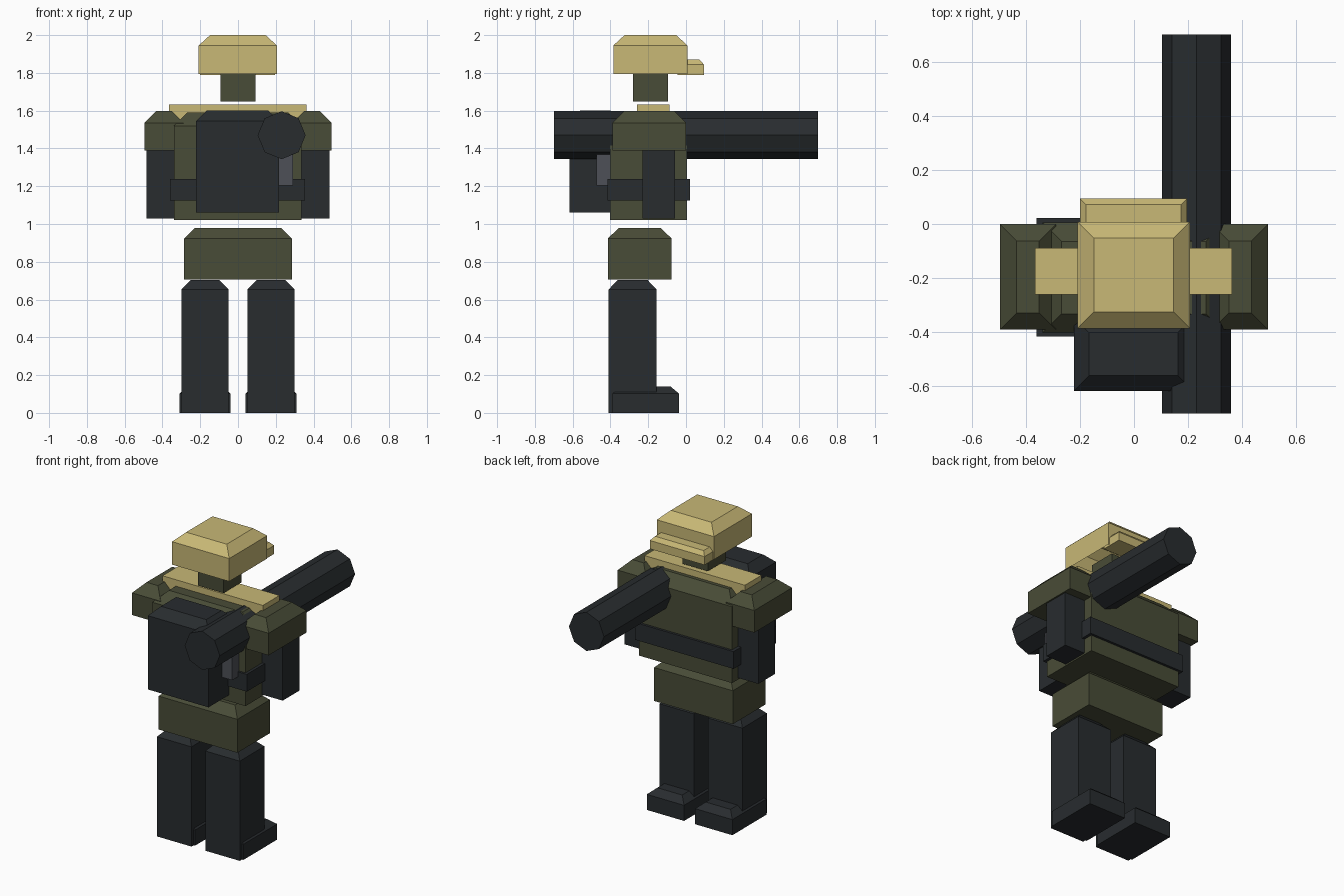
import bpy, bmesh, math

if "Cube" in bpy.data.objects:
    bpy.data.objects.remove(bpy.data.objects["Cube"])


def material(name, rgb):
    m = bpy.data.materials.new(name)
    m.diffuse_color = (*rgb, 1)
    m.use_nodes = True
    m.node_tree.nodes["Principled BSDF"].inputs["Base Color"].default_value = m.diffuse_color
    return m


TAN = material("tan", (0.58, 0.48, 0.18))
OLIVE = material("olive", (0.066, 0.072, 0.038))
DARK = material("dark", (0.021, 0.025, 0.028))
GREY = material("grey", (0.075, 0.08, 0.095))


def finish(name, bm, mat):
    bmesh.ops.recalc_face_normals(bm, faces=bm.faces)
    me = bpy.data.meshes.new(name)
    bm.to_mesh(me)
    bm.free()
    me.materials.append(mat)
    ob = bpy.data.objects.new(name, me)
    bpy.context.collection.objects.link(ob)
    return ob


def block(name, x, y, z, mat, inset=0, drop=0, open_bottom=False):
    """Box from (min, max) ranges; its top is chamfered by inset and drop."""
    levels = [(z[0], 0), (z[1] - drop, 0)]
    if inset:
        levels.append((z[1], inset))
    bm = bmesh.new()
    rings = [[bm.verts.new(p) for p in (
        (x[0] + i, y[0] + i, h), (x[1] - i, y[0] + i, h),
        (x[1] - i, y[1] - i, h), (x[0] + i, y[1] - i, h))] for h, i in levels]
    for a, b in zip(rings, rings[1:]):
        for k in range(4):
            n = (k + 1) % 4
            bm.faces.new((a[k], a[n], b[n], b[k]))
    bm.faces.new(rings[-1])
    if not open_bottom:
        bm.faces.new(rings[0][::-1])
    return finish(name, bm, mat)


def pair(name, x, *args):
    """Same block on both sides of x = 0."""
    block("right_" + name, x, *args)
    block("left_" + name, (-x[1], -x[0]), *args)


# Head: hollow helmet, visor and neck
block("helmet", (-0.208, 0.206), (-0.385, 0.008), (1.795, 2.0), TAN, 0.06, 0.055, True)
block("visor", (-0.2, 0.196), (-0.045, 0.094), (1.79, 1.87), TAN, 0.022, 0.025)
block("neck", (-0.092, 0.092), (-0.28, -0.095), (1.648, 1.82), OLIVE)

# Upper body
block("collar", (-0.365, 0.362), (-0.26, -0.088), (1.54, 1.632), TAN)
block("torso", (-0.338, 0.336), (-0.402, 0.006), (1.02, 1.59), OLIVE, 0.07, 0.07)
block("belt", (-0.36, 0.355), (-0.416, 0.022), (1.125, 1.238), DARK)
pair("shoulder_pad", (0.288, 0.495), (-0.39, 0.0), (1.39, 1.597), OLIVE, 0.062, 0.062)
pair("arm", (0.325, 0.485), (-0.23, -0.057), (1.03, 1.42), DARK)

# Backpack
block("backpack", (-0.222, 0.218), (-0.616, -0.345), (1.062, 1.6), DARK, 0.056, 0.055)

# Lower body
block("pelvis", (-0.285, 0.285), (-0.413, -0.077), (0.705, 0.98), OLIVE, 0.058, 0.056)
pair("leg", (0.05, 0.3), (-0.41, -0.155), (0.0, 0.703), DARK, 0.048, 0.05)
pair("foot", (0.04, 0.31), (-0.388, -0.037), (0.0, 0.14), DARK, 0.045, 0.038)

# Shoulder-carried launcher: octagonal tube and grip
bm = bmesh.new()
bmesh.ops.create_cone(bm, cap_ends=True, segments=8, radius1=0.127, radius2=0.127, depth=1.4)
tube = finish("launcher_tube", bm, DARK)
tube.rotation_euler = (math.pi / 2, 0, 0)
tube.location = (0.231, 0, 1.47)
block("launcher_grip", (0.17, 0.29), (-0.475, -0.38), (1.205, 1.4), GREY)
